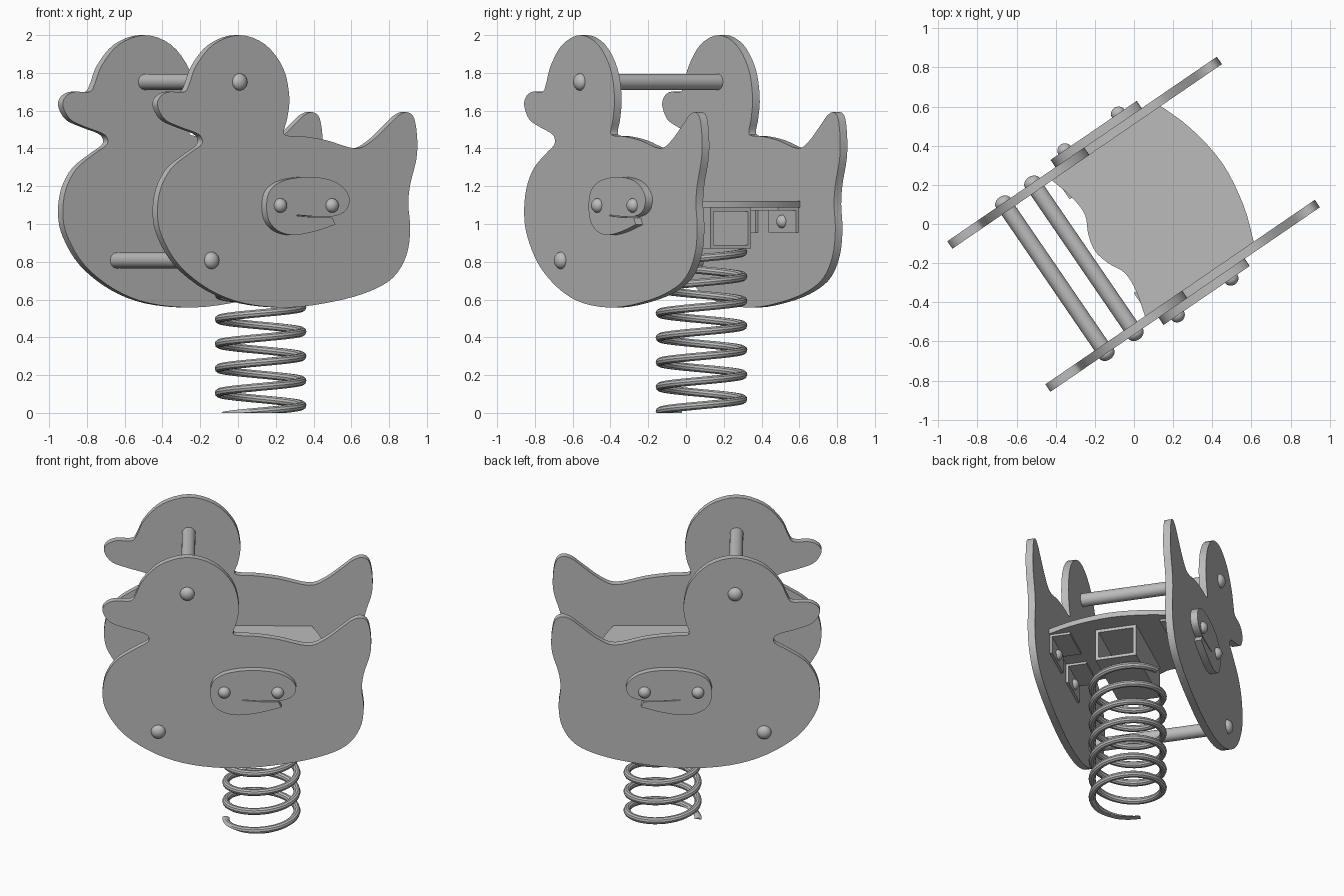
import bpy, bmesh, math
from mathutils import Vector, Matrix

TURN = math.radians(34.4)      # the ride stands turned about the vertical axis
INNER, OUTER, WING = 0.42, 0.466, 0.511

cube = bpy.data.objects.get("Cube")
if cube:
    bpy.data.objects.remove(cube, do_unlink=True)

grey = bpy.data.materials.new("plain grey")
grey.use_nodes = True
grey.diffuse_color = (0.5, 0.5, 0.5, 1)
grey.node_tree.nodes["Principled BSDF"].inputs["Base Color"].default_value = (0.5, 0.5, 0.5, 1)


def finish(name, bm):
    """Turn a bmesh into a shaded, coloured and turned object."""
    bmesh.ops.recalc_face_normals(bm, faces=bm.faces)
    mesh = bpy.data.meshes.new(name)
    bm.to_mesh(mesh)
    bm.free()
    mesh.materials.append(grey)
    obj = bpy.data.objects.new(name, mesh)
    bpy.context.collection.objects.link(obj)
    obj.rotation_euler.z = TURN
    bpy.ops.object.select_all(action="DESELECT")
    obj.select_set(True)
    bpy.context.view_layer.objects.active = obj
    bpy.ops.object.shade_smooth_by_angle(angle=math.radians(35))
    return obj


def smooth(points, closed=True, steps=4):
    """Catmull-Rom curve through the points."""
    pts = [Vector(p) for p in points]
    n = len(pts)
    out = []
    for i in range(n if closed else n - 1):
        ids = [i - 1, i, i + 1, i + 2]
        a, b, c, d = [pts[k % n] if closed else pts[min(max(k, 0), n - 1)] for k in ids]
        for s in range(steps):
            t = s / steps
            out.append(b + (c - a) * t / 2 + (a - b * 2.5 + c * 2 - d / 2) * t * t
                       + ((b - c) * 1.5 + (d - a) / 2) * t ** 3)
    if not closed:
        out.append(pts[-1])
    return out


def prism(name, outline, place, start, end):
    """Extrude an outline between two depths; place() maps it into space."""
    bm = bmesh.new()
    first = [bm.verts.new(place(p[0], p[1], start)) for p in outline]
    last = [bm.verts.new(place(p[0], p[1], end)) for p in outline]
    bm.faces.new(first)
    bm.faces.new(last)
    for i in range(len(first)):
        j = (i + 1) % len(first)
        bm.faces.new((first[i], first[j], last[j], last[i]))
    return finish(name, bm)


def upright(u, z, depth):
    return (u, depth, z)


def flat(u, v, depth):
    return (u, v, depth)


def box(name, low, high):
    corners = [(low[0], low[1]), (high[0], low[1]), (high[0], high[1]), (low[0], high[1])]
    return prism(name, corners, flat, low[2], high[2])


def dome(name, u, v, z, radius, height):
    bm = bmesh.new()
    bmesh.ops.create_uvsphere(bm, u_segments=24, v_segments=14, radius=1)
    bm.transform(Matrix.Translation((u, v, z)) @ Matrix.Diagonal((radius, height, radius, 1)))
    return finish(name, bm)


# Side panel silhouette
body = smooth([
    (-.836, 1.627), (-.817, 1.675), (-.76, 1.7), (-.663, 1.7), (-.631, 1.743),
    (-.586, 1.84), (-.477, 1.95), (-.31, 2), (-.144, 1.95), (-.028, 1.823),
    (.01, 1.675), (-.002, 1.563), (-.025, 1.49), (-.002, 1.468), (.107, 1.463),
    (.254, 1.442), (.434, 1.4), (.536, 1.437), (.652, 1.527), (.71, 1.574),
    (.767, 1.592), (.812, 1.558), (.831, 1.447), (.825, 1.341), (.786, 1.209),
    (.774, 1.103), (.786, .971), (.761, .833), (.677, .717), (.524, .643),
    (.299, .59), (.01, .558), (-.278, .58), (-.503, .653), (-.695, .78),
    (-.804, .929), (-.836, 1.05), (-.817, 1.183), (-.747, 1.294), (-.631, 1.373),
    (-.56, 1.415), (-.548, 1.447), (-.58, 1.479), (-.695, 1.515), (-.79, 1.555)])

# Wing outline with a notch and a narrow slit running in from it
wing = smooth([
    (.275, .997), (.141, .96), (.012, .942), (-.084, .96), (-.148, 1.013),
    (-.167, 1.093), (-.148, 1.172), (-.084, 1.22), (.012, 1.243), (.121, 1.249),
    (.237, 1.235), (.32, 1.198), (.365, 1.14), (.352, 1.082), (.308, 1.052),
    (.256, 1.04)], closed=False)
wing += [Vector(p) for p in ((.14, 1.04), (.03, 1.048), (.03, 1.043), (.14, 1.035), (.256, 1.033))]

for label, side in (("left", 1), ("right", -1)):
    prism(label + "_side_panel", body, upright, side * INNER, side * OUTER)
    prism(label + "_wing", wing, upright, side * OUTER, side * WING)
    for u in (-.08, .252):
        dome(label + "_wing_bolt", u, side * WING, 1.098, .038, .035)
    # Angle brackets joining the seat to the panel
    for u in (-.07, .31):
        v0, v1 = sorted((side * INNER, side * (INNER - .015)))
        box(label + "_bracket_plate", (u - .13, v0, .955), (u + .13, v1, 1.087))
        v0, v1 = sorted((side * INNER, side * (INNER - .13)))
        box(label + "_bracket_flange", (u - .13, v0, 1.072), (u + .13, v1, 1.087))
        dome(label + "_bracket_bolt", u, side * (INNER - .015), 1.013, .035, .03)

# Hand and foot bars with domed ends
for label, u, z in (("hand", -.31, 1.752), ("foot", -.49, .807)):
    circle = [(u + .042 * math.cos(a), z + .042 * math.sin(a))
              for a in (math.tau * i / 24 for i in range(24))]
    prism(label + "_bar", circle, upright, -INNER, INNER)
    for side in (-1, 1):
        dome(label + "_bar_cap", u, side * OUTER, z, .045, .035)

# Seat with a scalloped front and a bowed back
front = [(-.22, .42), (-.185, .29), (-.18, .18), (-.222, .09), (-.242, 0)]
front += [(u, -v) for u, v in reversed(front[:-1])]
back = [(.453, -.42), (.515, -.24), (.548, 0), (.515, .24), (.453, .42)]
prism("seat", smooth(front, False) + smooth(back, False), flat, 1.087, 1.122)

# Square tube between seat and spring
for side in (-1, 1):
    v0, v1 = sorted((side * .13, side * .11))
    box("tube_wall", (-.13, v0, .89), (.42, v1, 1.067))
box("tube_floor", (-.13, -.13, .87), (.42, .13, .89))
box("tube_roof", (-.13, -.13, 1.067), (.42, .13, 1.087))

# Coil spring, flattened where it meets the ground
bm = bmesh.new()
TURNS, PER_TURN, SIDES, WIRE = 6.7, 40, 10, .022
rings = []
for i in range(int(TURNS * PER_TURN) + 1):
    a = math.tau * i / PER_TURN - math.radians(150) - TURN
    z = -.014 + .13 * i / PER_TURN
    ring = []
    for k in range(SIDES):
        b = math.tau * k / SIDES
        r = .221 + WIRE * math.cos(b)
        ring.append(bm.verts.new((.145 + r * math.cos(a), r * math.sin(a),
                                  max(0, z + WIRE * math.sin(b)))))
    rings.append(ring)
for p, q in zip(rings, rings[1:]):
    for k in range(SIDES):
        j = (k + 1) % SIDES
        bm.faces.new((p[k], p[j], q[j], q[k]))
bm.faces.new(rings[0])
bm.faces.new(rings[-1])
finish("coil_spring", bm)
